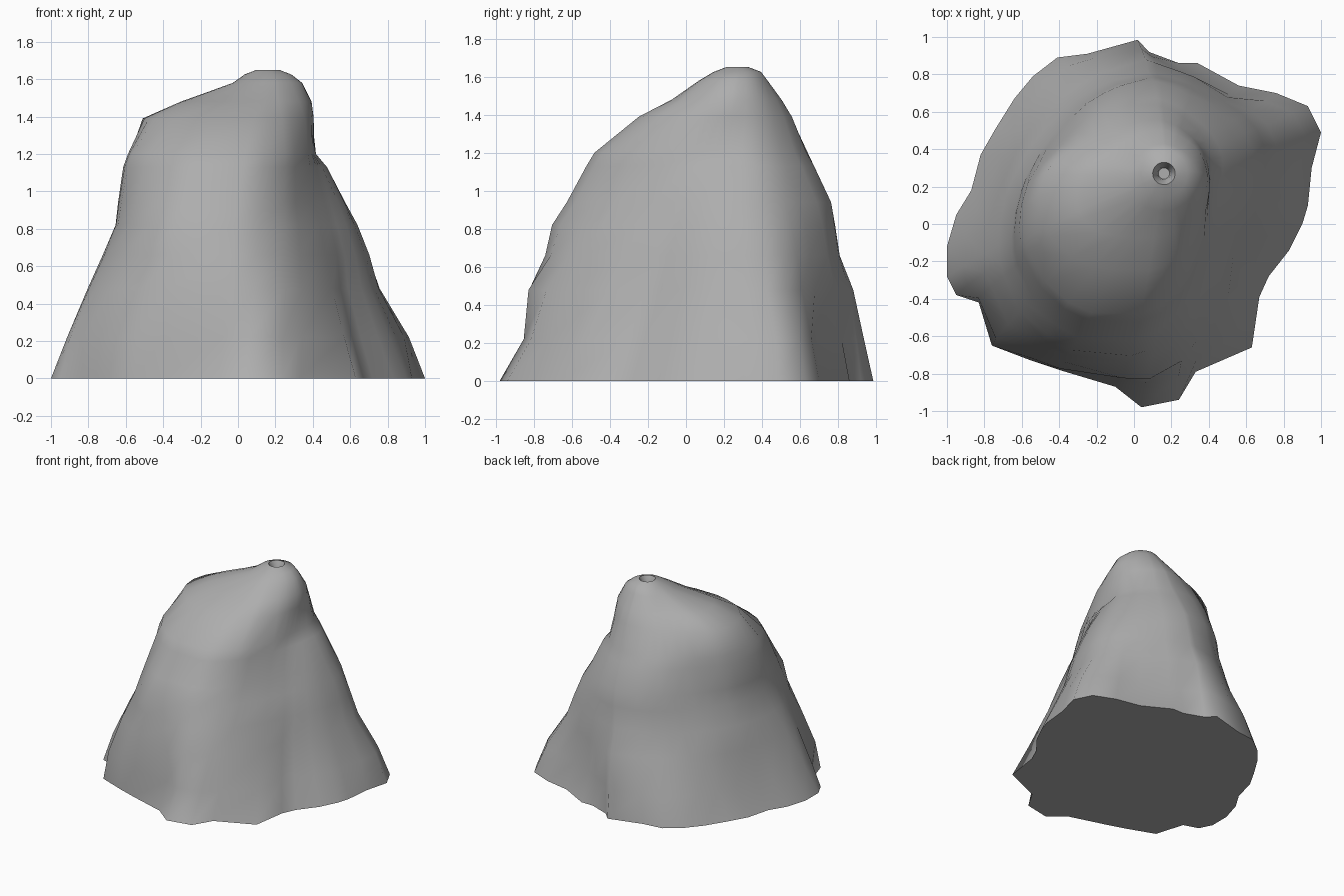
import bpy, bmesh, math

if "Cube" in bpy.data.objects:
    bpy.data.objects.remove(bpy.data.objects["Cube"])

# Jagged ground outline, counter-clockwise
BASE = [(.9, 0), (.93, .1), (.95, .3), (1, .49), (.93, .63), (.76, .7), (.56, .74), (.34, .86),
        (.24, .86), (.08, .92), (.02, .985), (-.25, .91), (-.41, .89), (-.54, .79),
        (-.64, .67), (-.74, .51), (-.82, .37), (-.87, .18), (-.95, .05), (-1, -.12),
        (-1, -.28), (-.95, -.38), (-.83, -.42), (-.76, -.65), (-.55, -.73), (-.4, -.78),
        (-.1, -.87), (.04, -.98), (.24, -.94), (.33, -.79), (.63, -.66), (.67, -.39),
        (.72, -.28), (.83, -.14)]

# Height: radius every 30 degrees about the leaning axis
RINGS = {
    .22: (.79, 1.0, .80, .90, .88, .80, .88, .97, .92, .88, .82, .68),
    .48: (.66, .80, .75, .80, .74, .74, .80, .92, .92, .91, .72, .58),
    .66: (.60, .71, .68, .70, .67, .68, .76, .86, .91, .83, .65, .54),
    .82: (.53, .62, .62, .65, .62, .62, .70, .82, .91, .81, .58, .48),
    .94: (.47, .53, .56, .61, .60, .60, .70, .81, .86, .75, .51, .43),
    1.13: (.35, .41, .44, .49, .52, .55, .69, .79, .79, .68, .46, .36),
    1.2: (.29, .34, .39, .44, .48, .53, .67, .77, .76, .65, .44, .32),
    1.39: (.27, .28, .30, .33, .35, .44, .63, .65, .54, .46, .36, .29),
    1.48: (.25, .25, .25, .26, .27, .30, .43, .47, .36, .31, .28, .25),
    1.58: (.19, .18, .17, .17, .17, .17, .18, .19, .19, .19, .19, .19),
}
PEAK = (.16, .27)
TOP = 1.65


def spline(r, a):
    """Periodic smooth interpolation of twelve radii."""
    f = (a / math.tau * 12) % 12
    i, t = int(f), f - int(f)
    p0, p1, p2, p3 = (r[(i + k) % 12] for k in (-1, 0, 1, 2))
    return p1 + .5 * t * (p2 - p0 + t * (2*p0 - 5*p1 + 4*p2 - p3 + t * (3*(p1 - p2) + p3 - p0)))


angles = [math.atan2(y, x) % math.tau for x, y in BASE]
base_r = [math.hypot(x, y) for x, y in BASE]


def base_at(a):
    """Base radius at any angle."""
    for i in range(len(angles)):
        a0, a1 = angles[i], angles[i + 1] if i + 1 < len(angles) else math.tau
        if a0 <= a <= a1:
            t = (a - a0) / (a1 - a0)
            return base_r[i] * (1 - t) + base_r[(i + 1) % len(base_r)] * t


smooth_base = [base_at(i * math.tau / 12) for i in range(12)]
bm = bmesh.new()


def ring(z, radius, axis_z=None):
    t = (z if axis_z is None else axis_z) / TOP
    return [bm.verts.new((PEAK[0]*t + radius(i, a)*math.cos(a),
                          PEAK[1]*t + radius(i, a)*math.sin(a), z))
            for i, a in enumerate(angles)]


# Mountain sides: ridges of the ground outline fade out with height
loops = [ring(0, lambda i, a: base_r[i])]
for z, r in RINGS.items():
    fade = max(0, 1 - z / .7) * .7
    loops.append(ring(z, lambda i, a: spline(r, a) + fade * (base_r[i] - spline(smooth_base, a))))

# Summit rim and small pit
for z, r in ((1.625, .125), (1.65, .06), (1.60, .035), (1.57, .03)):
    loops.append(ring(z, lambda i, a: r, TOP))

n = len(angles)
for lo, hi in zip(loops, loops[1:]):
    for i in range(n):
        j = (i + 1) % n
        bm.faces.new((lo[i], lo[j], hi[j], hi[i]))
bm.faces.new(loops[0][::-1])
bm.faces.new(loops[-1])

mesh = bpy.data.meshes.new("rock_mountain")
bm.to_mesh(mesh)
bm.free()
rock = bpy.data.objects.new("rock_mountain", mesh)
bpy.context.collection.objects.link(rock)

# Dark grey stone
stone = bpy.data.materials.new("stone")
stone.diffuse_color = (.42, .42, .42, 1)
stone.use_nodes = True
stone.node_tree.nodes["Principled BSDF"].inputs["Base Color"].default_value = stone.diffuse_color
mesh.materials.append(stone)

bpy.context.view_layer.objects.active = rock
rock.select_set(True)
bpy.ops.object.shade_smooth_by_angle(angle=math.radians(65))
